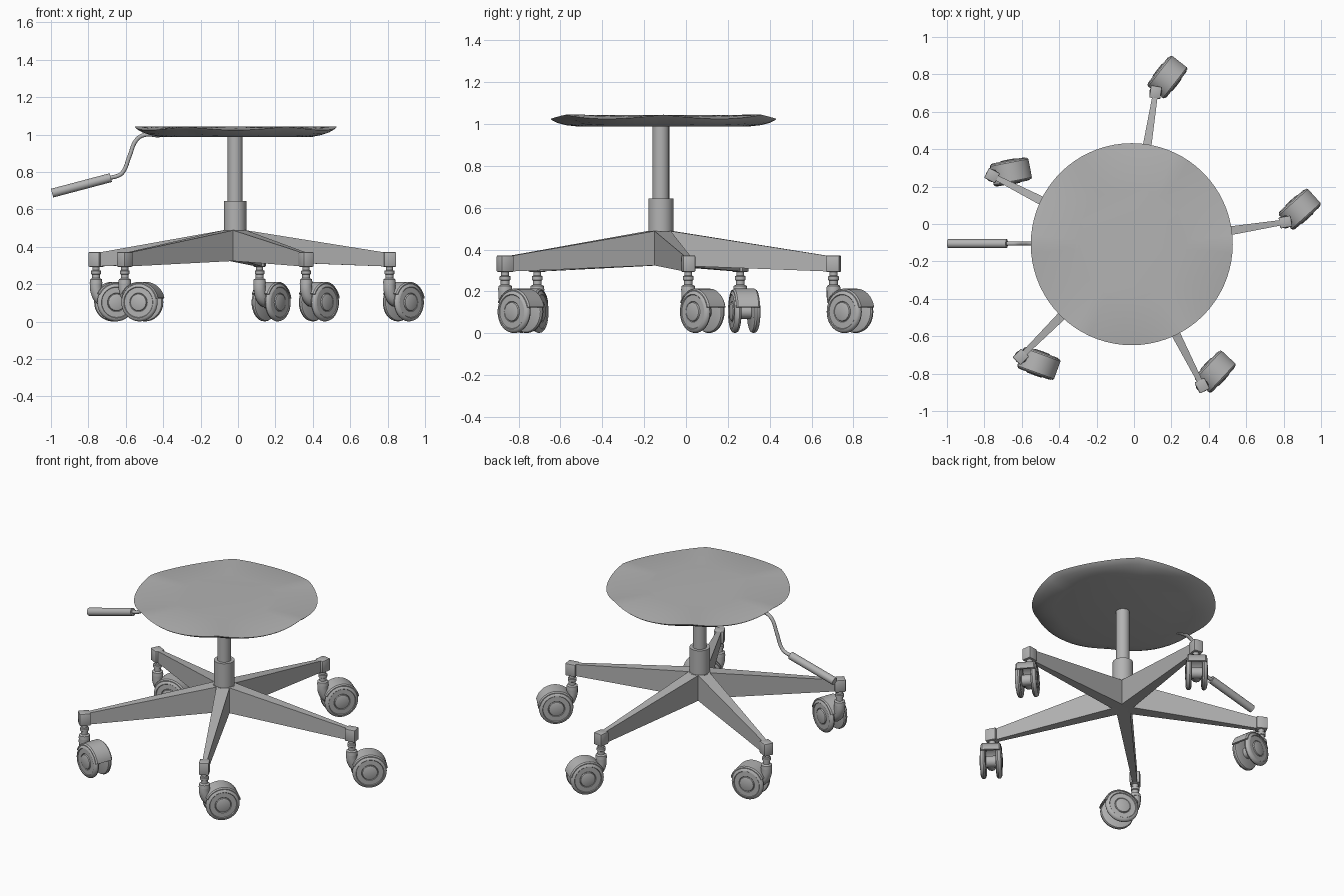
import bpy, bmesh, math
from mathutils import Matrix, Vector

if "Cube" in bpy.data.objects:
    bpy.data.objects.remove(bpy.data.objects["Cube"])

# One grey for everything
grey = bpy.data.materials.new("plain_grey")
grey.use_nodes = True
colour = (0.45, 0.45, 0.45, 1)
grey.diffuse_color = colour
grey.node_tree.nodes["Principled BSDF"].inputs["Base Color"].default_value = colour

CENTRE = Vector((-0.015, -0.12, 0))
parts = []


def add_mesh(name, bm):
    bmesh.ops.remove_doubles(bm, verts=bm.verts, dist=1e-5)
    bmesh.ops.recalc_face_normals(bm, faces=bm.faces)
    mesh = bpy.data.meshes.new(name)
    bm.to_mesh(mesh)
    bm.free()
    mesh.materials.append(grey)
    return mesh


def place(name, mesh, matrix=Matrix()):
    ob = bpy.data.objects.new(name, mesh)
    ob.matrix_world = matrix
    bpy.context.scene.collection.objects.link(ob)
    parts.append(ob)
    return ob


def lathe(name, profile, steps=40, matrix=Matrix()):
    """Spin (radius, height) points about z, then move the result."""
    bm = bmesh.new()
    vs = [bm.verts.new((r, 0, h)) for r, h in profile]
    edges = [bm.edges.new(pair) for pair in zip(vs, vs[1:])]
    bmesh.ops.spin(bm, geom=vs + edges, cent=(0, 0, 0), axis=(0, 0, 1),
                   angle=math.tau, steps=steps, use_merge=True)
    bm.transform(matrix)
    return add_mesh(name, bm)


def rod(name, r, z0, z1, steps=40, matrix=Matrix()):
    return lathe(name, [(0, z0), (r, z0), (r, z1), (0, z1)], steps, matrix)


def tapered_box(name, ends, bevel=0):
    """Box between two end sections given as (x, half width, z low, z high)."""
    bm = bmesh.new()
    rings = [[bm.verts.new((x, s * w, z)) for s, z in
              ((-1, lo), (1, lo), (1, hi), (-1, hi))] for x, w, lo, hi in ends]
    a, b = rings
    bm.faces.new(a)
    bm.faces.new(b)
    for i in range(4):
        j = (i + 1) % 4
        bm.faces.new((a[i], a[j], b[j], b[i]))
    if bevel:
        bmesh.ops.bevel(bm, geom=bm.edges[:], offset=bevel, segments=2,
                        profile=0.5, affect='EDGES')
    return add_mesh(name, bm)


def tube(name, points, radius):
    """Round tube along a smooth path, turned into a mesh."""
    curve = bpy.data.curves.new(name, 'CURVE')
    curve.dimensions = '3D'
    curve.bevel_depth = radius
    curve.bevel_resolution = 4
    curve.use_fill_caps = True
    curve.resolution_u = 6
    spline = curve.splines.new('BEZIER')
    spline.bezier_points.add(len(points) - 1)
    for p, co in zip(spline.bezier_points, points):
        p.co = co
        p.handle_left_type = p.handle_right_type = 'AUTO'
    temp = bpy.data.objects.new(name, curve)
    bpy.context.scene.collection.objects.link(temp)
    bpy.context.view_layer.update()
    mesh = bpy.data.meshes.new_from_object(
        temp.evaluated_get(bpy.context.evaluated_depsgraph_get()))
    bpy.data.objects.remove(temp)
    mesh.materials.clear()
    mesh.materials.append(grey)
    return mesh


# Seat: round cushion with six raised corners and sagging rim between them
def seat():
    bm = bmesh.new()
    n = 72
    # radius, height, sag between corners
    profile = [(0.3, 1.043, 0), (0.45, 1.044, 0.008), (0.54, 1.044, 0.02),
               (0.53, 1.034, 0.018), (0.505, 1.018, 0.014),
               (0.465, 1.002, 0.008), (0.41, 0.988, 0)]
    rings = []
    for r, z, sag in profile:
        ring = []
        for i in range(n):
            a = math.tau * i / n
            ring.append(bm.verts.new((r * math.cos(a), r * math.sin(a),
                                      z - sag * abs(math.sin(3 * a)))))
        rings.append(ring)
    for a, b in zip(rings, rings[1:]):
        for i in range(n):
            j = (i + 1) % n
            bm.faces.new((a[i], a[j], b[j], b[i]))
    bm.faces.new(rings[0])
    bm.faces.new(rings[-1])
    return add_mesh("seat", bm)


place("seat", seat(), Matrix.Translation((-0.012, -0.108, 0)))

# Column and hub
at_centre = Matrix.Translation(CENTRE)
place("column_sleeve", rod("column_sleeve", 0.06, 0.45, 0.645), at_centre)
place("column_rod", rod("column_rod", 0.04, 0.6, 0.995), at_centre)
place("hub", rod("hub", 0.068, 0.325, 0.488, 10), at_centre)

# Height lever and grip
y = -0.105
place("lever_rod", tube("lever_rod", [
    (-0.42, y, 0.995), (-0.5, y, 0.998), (-0.54, y, 0.975), (-0.58, y, 0.885),
    (-0.615, y, 0.8), (-0.635, y, 0.783), (-0.69, y, 0.768)], 0.011))
start, end = Vector((-0.68, y, 0.77)), Vector((-0.994, y, 0.687))
along = end - start
grip_turn = along.to_track_quat('Z', 'Y').to_matrix().to_4x4()
place("lever_grip", rod("lever_grip", 0.024, 0, along.length, 20),
      Matrix.Translation(start) @ grip_turn)

# Leg and caster meshes, shared by all five legs
leg = tapered_box("leg", [(0.03, 0.04, 0.325, 0.492), (0.82, 0.014, 0.295, 0.368)])
leg_end = tapered_box("leg_end", [(0.802, 0.03, 0.293, 0.372),
                                  (0.868, 0.03, 0.293, 0.372)], 0.006)

# The stem stands at the caster's origin; the wheels trail along its x
TRAIL = 0.1
stem = lathe("caster_stem", [(0, 0.31), (0.019, 0.31), (0.019, 0.275), (0.026, 0.272),
                             (0.026, 0.255), (0.021, 0.252), (0.021, 0.232),
                             (0.032, 0.226), (0.034, 0.205), (0, 0.2)], 24)
elbow = tube("caster_elbow", [(0, 0, 0.215), (0.002, 0, 0.165), (0.025, 0, 0.122),
                              (0.06, 0, 0.106), (TRAIL, 0, 0.104)], 0.033)
axle_at = Matrix.Translation((TRAIL, 0, 0.103))
wheel_profile = [(0, 0.03), (0.088, 0.03), (0.098, 0.034), (0.102, 0.043),
                 (0.1, 0.053), (0.093, 0.06), (0.083, 0.063), (0.08, 0.059),
                 (0.05, 0.06), (0.047, 0.057), (0.044, 0.064), (0.036, 0.067), (0, 0.068)]
wheels = [lathe("caster_wheel", wheel_profile, 36,
                axle_at @ Matrix.Rotation(math.radians(s * 90), 4, 'X'))
          for s in (1, -1)]
axle = rod("caster_axle", 0.034, -0.04, 0.04, 24,
           axle_at @ Matrix.Rotation(math.radians(90), 4, 'X'))


# Hood: curved shell over the top of the wheels
def hood():
    bm = bmesh.new()
    section = [(0.099, -0.058), (0.104, -0.058), (0.11, -0.05),
               (0.11, 0.05), (0.104, 0.058), (0.099, 0.058)]
    steps = 20
    rings = []
    for k in range(steps + 1):
        a = math.radians(12 + 143 * k / steps)
        rings.append([bm.verts.new((r * math.cos(a), w, r * math.sin(a)))
                      for r, w in section])
    for a, b in zip(rings, rings[1:]):
        for i in range(len(section)):
            j = (i + 1) % len(section)
            bm.faces.new((a[i], a[j], b[j], b[i]))
    bm.faces.new(rings[0])
    bm.faces.new(rings[-1])
    bm.transform(axle_at)
    return add_mesh("caster_hood", bm)


hood_mesh = hood()

# Five legs, each with its caster swivelled its own way
for k, swivel in enumerate((42, 52, 11, -20, 47)):
    turn = math.radians(9 + 72 * k)
    leg_matrix = at_centre @ Matrix.Rotation(turn, 4, 'Z')
    place("leg", leg, leg_matrix)
    place("leg_end", leg_end, leg_matrix)
    foot = leg_matrix @ Vector((0.835, 0, 0))
    caster = Matrix.Translation(foot) @ Matrix.Rotation(math.radians(swivel), 4, 'Z')
    for mesh in (stem, elbow, axle, hood_mesh, *wheels):
        place(mesh.name.split(".")[0], mesh, caster)

# Smooth shading with sharp edges kept
bpy.ops.object.select_all(action='DESELECT')
for ob in parts:
    ob.select_set(True)
bpy.context.view_layer.objects.active = parts[0]
bpy.ops.object.shade_smooth_by_angle(angle=math.radians(35))
